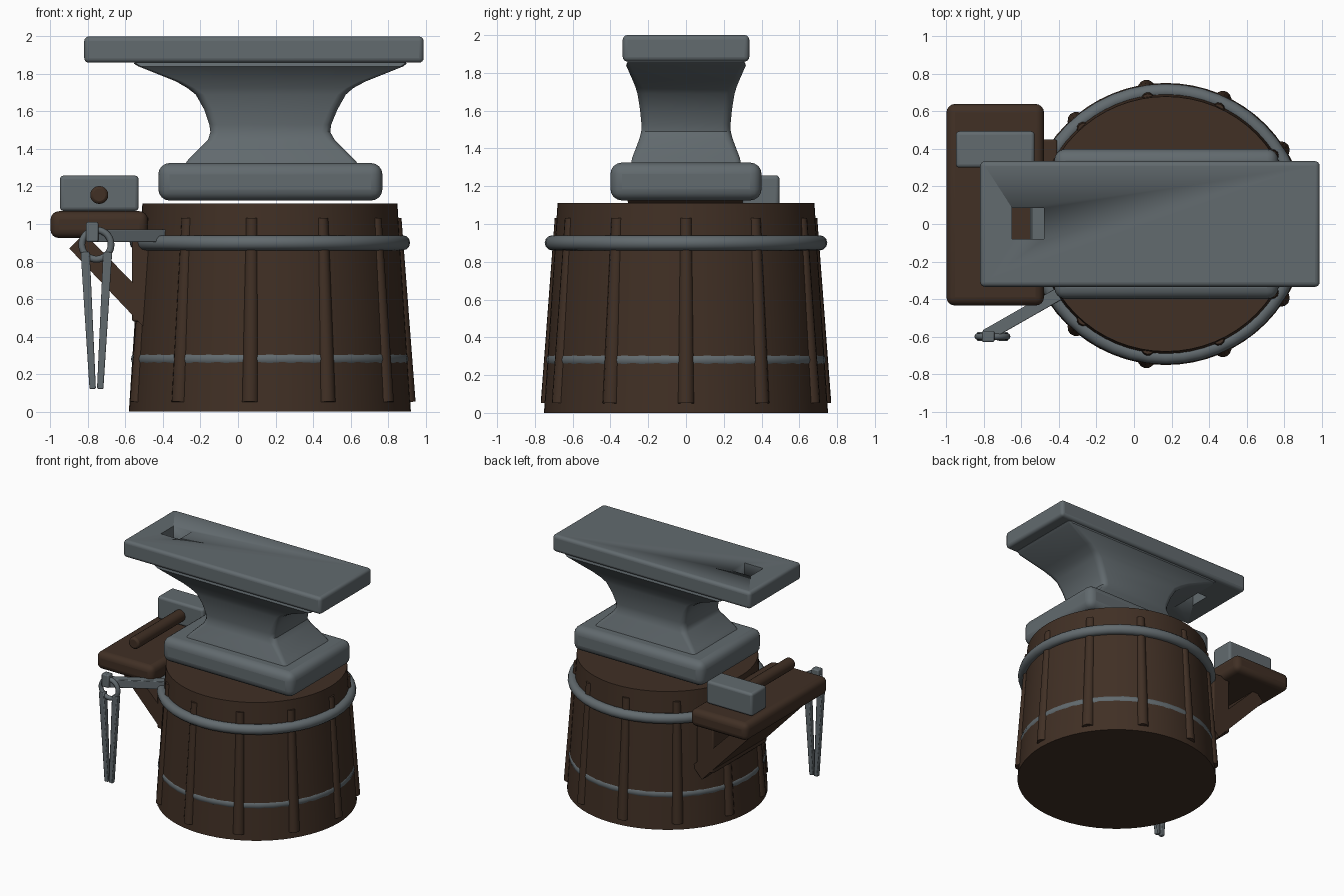
import bpy, bmesh, math
from mathutils import Vector, Matrix

if "Cube" in bpy.data.objects:
    bpy.data.objects.remove(bpy.data.objects["Cube"])


def material(name, rgb):
    m = bpy.data.materials.new(name)
    m.diffuse_color = (*rgb, 1)
    m.use_nodes = True
    m.node_tree.nodes["Principled BSDF"].inputs["Base Color"].default_value = m.diffuse_color
    return m


STEEL = material("steel grey", (0.122, 0.145, 0.157))
WOOD = material("dark wood", (0.052, 0.029, 0.018))


def finish(name, bm, mat, bevel=0, segs=4):
    bmesh.ops.recalc_face_normals(bm, faces=bm.faces)
    me = bpy.data.meshes.new(name)
    bm.to_mesh(me)
    bm.free()
    ob = bpy.data.objects.new(name, me)
    bpy.context.collection.objects.link(ob)
    me.materials.append(mat)
    if bevel:
        b = ob.modifiers.new("bevel", 'BEVEL')
        b.width, b.segments = bevel, segs
        b.limit_method = 'ANGLE'
    bpy.ops.object.select_all(action='DESELECT')
    ob.select_set(True)
    bpy.context.view_layer.objects.active = ob
    bpy.ops.object.shade_smooth_by_angle(angle=math.radians(35))
    return ob


def box(name, lo, hi, mat, bevel=0, segs=4):
    lo, hi = Vector(lo), Vector(hi)
    bm = bmesh.new()
    bmesh.ops.create_cube(bm, size=1, matrix=Matrix.Translation((lo + hi) / 2)
                          @ Matrix.Diagonal((*(hi - lo), 1)))
    return finish(name, bm, mat, bevel, segs)


def rod(name, a, b, r1, r2, mat, segs=16, bevel=0, flat=1.0, roll=0.0):
    """Tapered bar between two points; flat squashes it along one side."""
    a, b = Vector(a), Vector(b)
    bm = bmesh.new()
    turn = Matrix.Rotation(math.pi / 4, 4, 'Z') if segs == 4 else Matrix.Identity(4)
    bmesh.ops.create_cone(bm, cap_ends=True, segments=segs, radius1=r1, radius2=r2,
                          depth=(b - a).length, matrix=turn)
    q = (b - a).to_track_quat('Z', 'Y').to_matrix().to_4x4()
    m = Matrix.Translation((a + b) / 2) @ q @ Matrix.Rotation(roll, 4, 'Z') \
        @ Matrix.Diagonal((1, flat, 1, 1))
    bmesh.ops.transform(bm, matrix=m, verts=bm.verts)
    return finish(name, bm, mat, bevel, 2)


def loft(name, rings, mat):
    bm = bmesh.new()
    loops = [[bm.verts.new(p) for p in ring] for ring in rings]
    n = len(loops[0])
    for p, q in zip(loops, loops[1:]):
        for i in range(n):
            bm.faces.new((p[i], p[(i + 1) % n], q[(i + 1) % n], q[i]))
    bm.faces.new(loops[0])
    bm.faces.new(loops[-1])
    return finish(name, bm, mat)


def torus(name, loc, major, minor, mat, rot=(0, 0, 0), segs=48):
    bpy.ops.mesh.primitive_torus_add(location=loc, rotation=rot, major_radius=major,
                                     minor_radius=minor, major_segments=segs, minor_segments=12)
    ob = bpy.context.object
    ob.name = name
    ob.data.materials.append(mat)
    bpy.ops.object.shade_smooth()
    return ob


CX = 0.17

# Stump with raised staves and two hoops
rod("stump", (CX, 0, 0), (CX, 0, 1.11), 0.752, 0.68, WOOD, 64)
for k in range(11):
    a = k * math.tau / 11
    c, s = math.cos(a), math.sin(a)
    rod(f"stave_{k + 1}", (CX + 0.731 * c, 0.731 * s, 0.05), (CX + 0.669 * c, 0.669 * s, 1.03),
        0.046, 0.033, WOOD, 12)
torus("upper_hoop", (CX, 0, 0.90), 0.708, 0.04, STEEL)
torus("lower_hoop", (CX, 0, 0.28), 0.701, 0.04, STEEL, segs=40)

# Anvil base
box("anvil_base", (-0.425, -0.40, 1.125), (0.77, 0.40, 1.325), STEEL, 0.06)


# Anvil waist: rounded rectangles (x0, x1, half depth, z, corner)
def ring(x0, x1, h, z, r):
    pts = []
    for q, (cx, cy) in enumerate(((x1 - r, h - r), (x0 + r, h - r),
                                  (x0 + r, r - h), (x1 - r, r - h))):
        for t in range(4):
            a = (q + t / 3) * math.pi / 2
            pts.append((cx + r * math.cos(a), cy + r * math.sin(a), z))
    return pts


loft("anvil_waist", [ring(*p) for p in (
    (-0.29, 0.65, 0.293, 1.31, 0.03), (-0.26, 0.615, 0.285, 1.35, 0.03),
    (-0.16, 0.515, 0.247, 1.45, 0.04), (-0.147, 0.492, 0.237, 1.49, 0.045),
    (-0.153, 0.497, 0.236, 1.53, 0.045), (-0.18, 0.53, 0.244, 1.61, 0.045),
    (-0.225, 0.575, 0.257, 1.69, 0.045), (-0.27, 0.615, 0.268, 1.725, 0.04),
    (-0.33, 0.68, 0.282, 1.76, 0.035), (-0.53, 0.88, 0.317, 1.84, 0.025),
    (-0.555, 0.90, 0.312, 1.855, 0.02), (-0.545, 0.89, 0.30, 1.87, 0.02))], STEEL)

# Anvil face plate with a square through hole
top = box("anvil_face", (-0.82, -0.335, 1.86), (0.99, 0.335, 2.0), STEEL, 0.025)
cut = box("hole_cutter", (-0.65, -0.08, 1.7), (-0.48, 0.085, 2.1), STEEL)
mod = top.modifiers.new("hole", 'BOOLEAN')
mod.object, mod.solver = cut, 'EXACT'
dg = bpy.context.evaluated_depsgraph_get()
solid = bpy.data.meshes.new_from_object(top.evaluated_get(dg))
top.modifiers.clear()
top.data = solid
bpy.data.objects.remove(cut)

# Tool shelf with its bracket
box("shelf", (-1.0, -0.435, 0.925), (-0.48, 0.64, 1.068), WOOD, 0.045)
box("shelf_post", (-0.565, -0.25, 0.48), (-0.41, 0.45, 0.95), WOOD, 0.01, 2)
brace = ((-0.90, 0.87), (-0.82, 0.95), (-0.375, 0.50), (-0.46, 0.405))
loft("shelf_brace", [[(x, y, z) for x, z in brace] for y in (-0.25, 0.45)], WOOD)

# Hammer lying on the shelf
box("hammer_head", (-0.95, 0.30, 1.07), (-0.53, 0.495, 1.258), STEEL, 0.02)
rod("hammer_handle", (-0.74, -0.31, 1.155), (-0.74, 0.35, 1.155), 0.048, 0.048, WOOD, 20, 0.015)

# Hook arm with an upturned tip
rod("hook_arm", (-0.36, -0.35, 0.937), (-0.79, -0.595, 0.937), 0.047, 0.047, STEEL, 4, 0.005)
box("hook_tip", (-0.81, -0.63, 0.905), (-0.745, -0.57, 1.01), STEEL, 0.008, 2)

# Tongs hanging from the hook
torus("tongs_ring", (-0.755, -0.60, 0.89), 0.078, 0.018, STEEL, (math.pi / 2, 0, 0), 32)
for side, name in ((-1, "left"), (1, "right")):
    rod(f"tongs_{name}_leg", (-0.755 + side * 0.02, -0.60, 0.12),
        (-0.755 + side * 0.06, -0.60, 0.85), 0.024, 0.034, STEEL, 4, 0.006)
